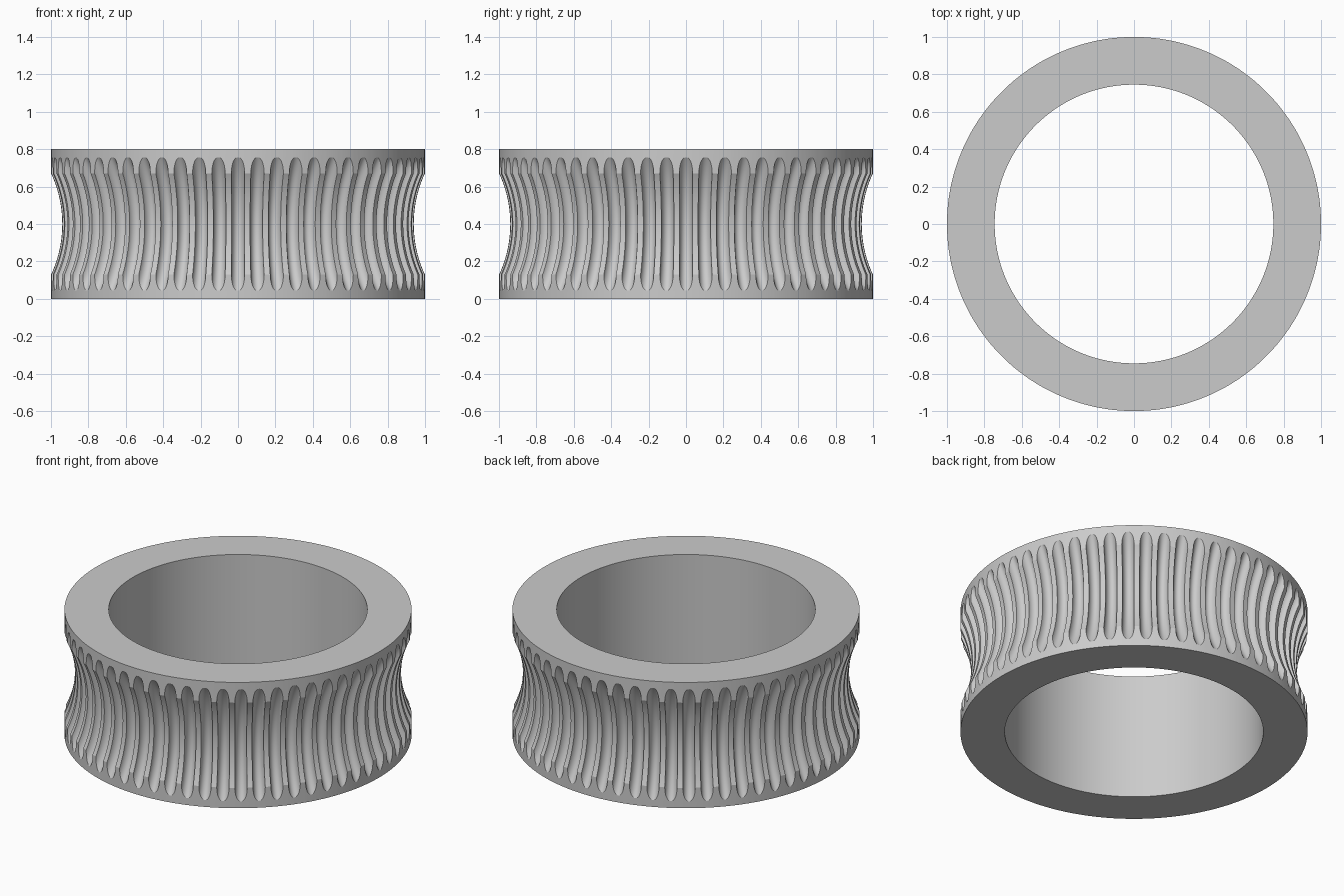
import bpy
import bmesh
from math import pi, sin, cos, sqrt

cube = bpy.data.objects.get("Cube")
if cube:
    bpy.data.objects.remove(cube, do_unlink=True)

# Main dimensions
OUTER, INNER, HEIGHT = 1.0, 0.745, 0.8
FLUTES = 60
ARC_CENTER, ARC_RADIUS = 1.58, 0.64      # concave waist arc, centred outside the rim
FLUTE_HALF_WIDTH, FLUTE_DEPTH = 0.034, 0.041
FLUTE_STEPS, ARC_STEPS = 16, 24


def section(depth):
    """Closed radius/height outline of the ring where the waist is cut deeper by depth."""
    radius = ARC_RADIUS + depth
    reach = sqrt(radius ** 2 - (ARC_CENTER - OUTER) ** 2)
    points = [(INNER, 0), (OUTER, 0)]
    for i in range(ARC_STEPS + 1):
        h = -reach * cos(pi * i / ARC_STEPS)
        points.append((ARC_CENTER - sqrt(radius ** 2 - h ** 2), HEIGHT / 2 + h))
    return points + [(OUTER, HEIGHT), (INNER, HEIGHT)]


# Fluted ring: sections swept round the axis, deeper inside each flute
bm = bmesh.new()
columns = []
for flute in range(FLUTES):
    for step in range(FLUTE_STEPS + 1):
        a = pi * step / FLUTE_STEPS
        angle = 2 * pi * flute / FLUTES - FLUTE_HALF_WIDTH * cos(a) / 0.95
        columns.append([bm.verts.new((r * cos(angle), r * sin(angle), z))
                        for r, z in section(FLUTE_DEPTH * sin(a))])

for i, left in enumerate(columns):
    right = columns[(i + 1) % len(columns)]
    for j in range(len(left)):
        k = (j + 1) % len(left)
        bm.faces.new((left[j], right[j], right[k], left[k]))
bmesh.ops.recalc_face_normals(bm, faces=bm.faces)

mesh = bpy.data.meshes.new("fluted_ring")
bm.to_mesh(mesh)
bm.free()
ring = bpy.data.objects.new("fluted_ring", mesh)
bpy.context.collection.objects.link(ring)

# Plain grey material
grey = bpy.data.materials.new("light_grey")
grey.use_nodes = True
color = (0.6, 0.6, 0.6, 1)
grey.diffuse_color = color
grey.node_tree.nodes["Principled BSDF"].inputs["Base Color"].default_value = color
mesh.materials.append(grey)

# Smooth curves with crisp flute and rim edges
bpy.ops.object.select_all(action="DESELECT")
ring.select_set(True)
bpy.context.view_layer.objects.active = ring
bpy.ops.object.shade_smooth_by_angle(angle=pi / 8)
